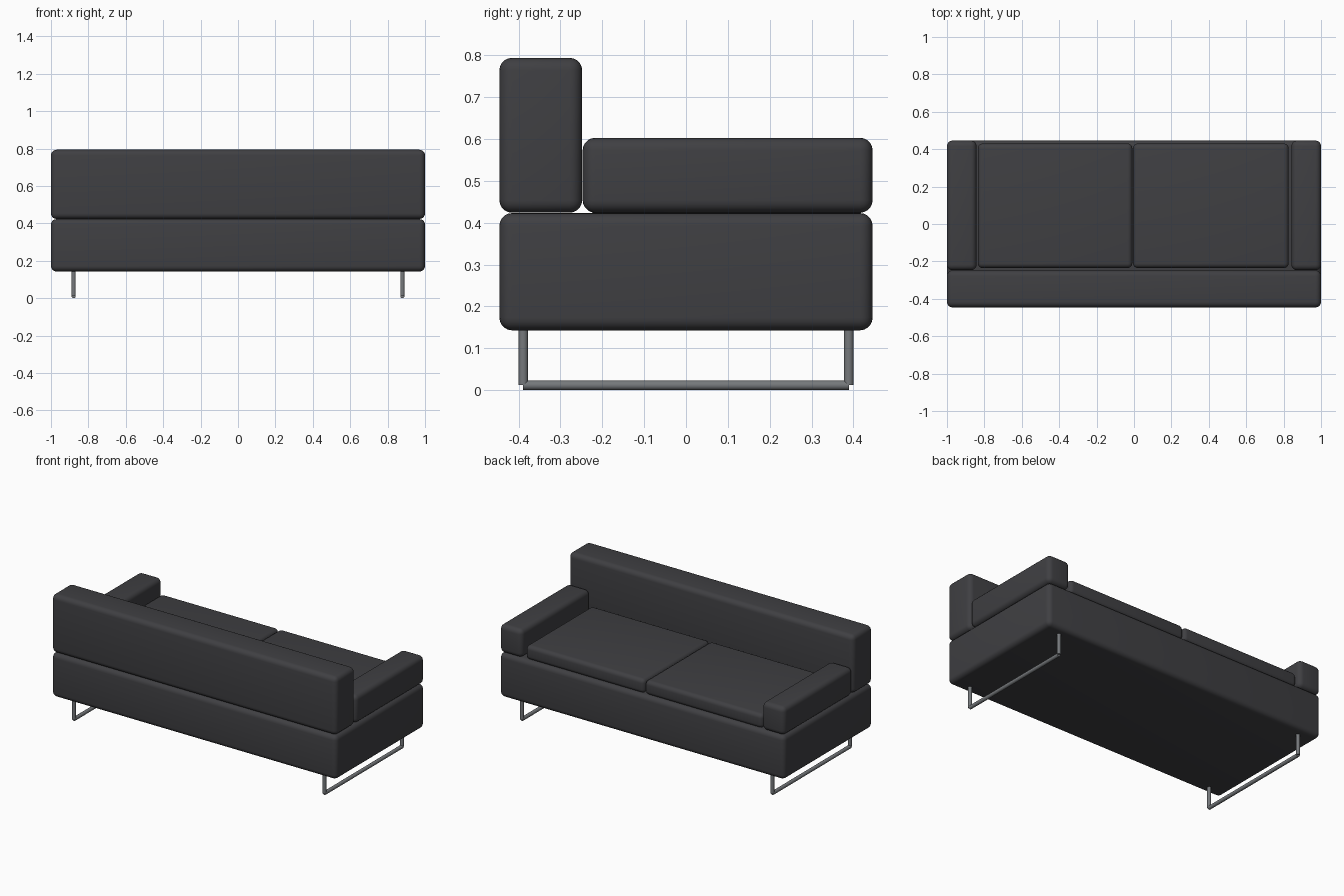
import bpy, math

if "Cube" in bpy.data.objects:
    bpy.data.objects.remove(bpy.data.objects["Cube"])


def block(name, lo, hi, radius):
    """Soft box spanning lo..hi with rounded edges."""
    bpy.ops.mesh.primitive_cube_add(size=1, location=[(a + b) / 2 for a, b in zip(lo, hi)])
    ob = bpy.context.object
    ob.name = name
    ob.scale = [b - a for a, b in zip(lo, hi)]
    bpy.ops.object.transform_apply(location=False, rotation=False, scale=True)
    bevel = ob.modifiers.new("rounding", 'BEVEL')
    bevel.width = radius
    bevel.segments = 5
    bpy.ops.object.modifier_apply(modifier=bevel.name)
    bpy.ops.object.shade_smooth_by_angle(angle=math.radians(35))
    ob.data.materials.append(leather)


def tube(name, location, length, rotation=(0, 0, 0)):
    bpy.ops.mesh.primitive_cylinder_add(vertices=16, radius=0.0115, depth=length,
                                        location=location, rotation=rotation)
    ob = bpy.context.object
    ob.name = name
    bpy.ops.object.shade_smooth_by_angle(angle=math.radians(35))
    ob.data.materials.append(steel)


leather = bpy.data.materials.new("dark_upholstery")
leather.diffuse_color = (0.05, 0.05, 0.055, 1)
leather.use_nodes = True
leather.node_tree.nodes["Principled BSDF"].inputs["Base Color"].default_value = leather.diffuse_color
steel = bpy.data.materials.new("steel")
steel.diffuse_color = (0.18, 0.19, 0.2, 1)
steel.use_nodes = True
steel.node_tree.nodes["Principled BSDF"].inputs["Base Color"].default_value = steel.diffuse_color

# Upholstered base and full-width backrest
block("base", (-1, -0.446, 0.143), (1, 0.446, 0.423), 0.03)
block("backrest", (-1, -0.446, 0.424), (1, -0.248, 0.794), 0.03)

# Seat cushions
block("left_cushion", (-0.835, -0.235, 0.42), (-0.009, 0.43, 0.51), 0.025)
block("right_cushion", (-0.005, -0.235, 0.42), (0.827, 0.43, 0.51), 0.025)

# Armrests and sled legs on both sides
for side, s in (("left", -1), ("right", 1)):
    xs = sorted((s * 0.842, s))
    block(side + "_armrest", (xs[0], -0.247, 0.424), (xs[1], 0.446, 0.603), 0.03)
    x = s * 0.879
    for end, y in (("front", -0.389), ("rear", 0.389)):
        tube(f"{side}_{end}_leg", (x, y, 0.083), 0.142)
    tube(side + "_floor_bar", (x, 0, 0.0115), 0.778, (math.pi / 2, 0, 0))
